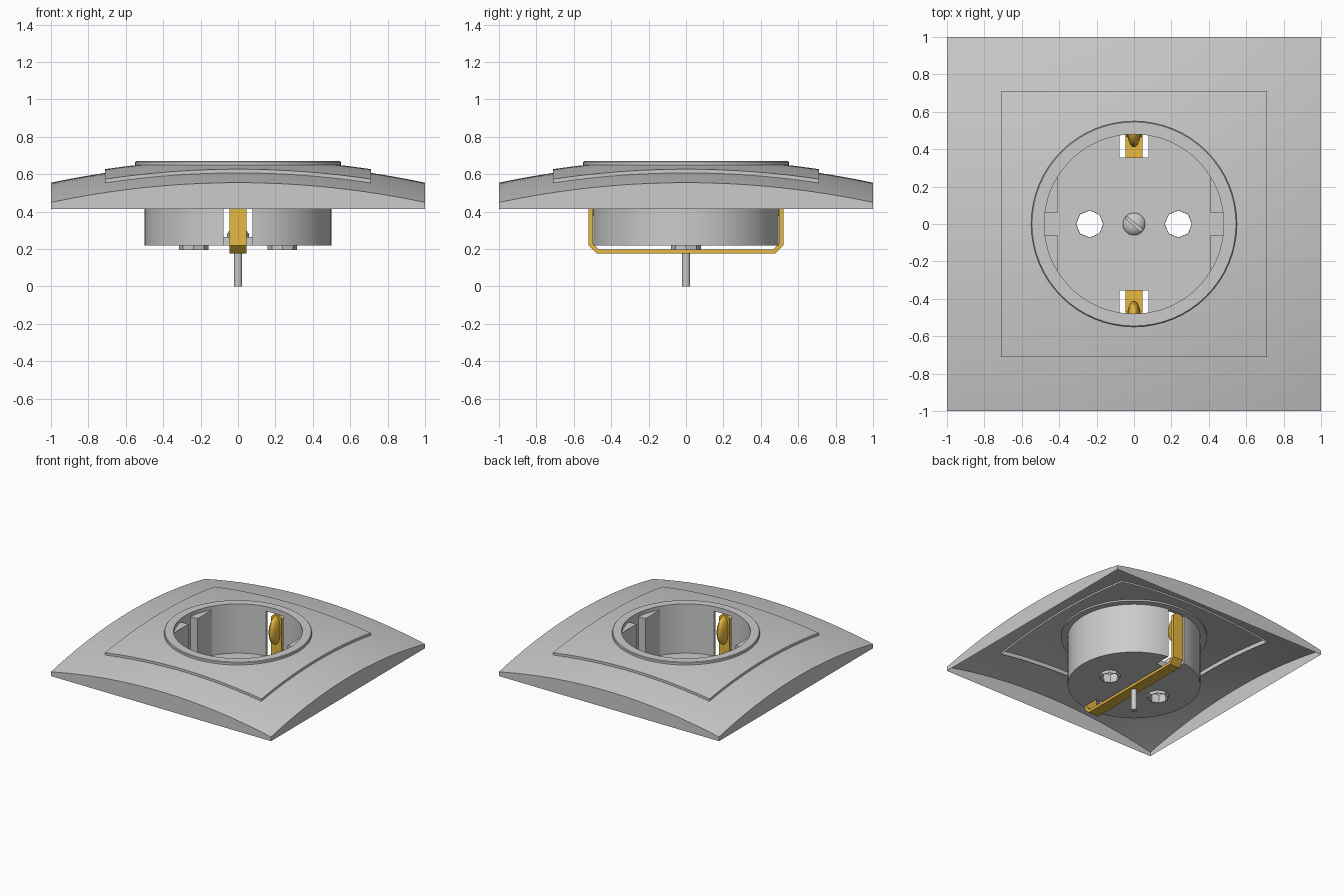
import bpy, bmesh, math

if "Cube" in bpy.data.objects:
    bpy.data.objects.remove(bpy.data.objects["Cube"])

def finish(name, bm, recalc=True, angle=30, mat=None):
    bmesh.ops.remove_doubles(bm, verts=bm.verts, dist=1e-5)
    if recalc:
        bmesh.ops.recalc_face_normals(bm, faces=bm.faces)
    me = bpy.data.meshes.new(name)
    bm.to_mesh(me)
    bm.free()
    ob = bpy.data.objects.new(name, me)
    bpy.context.collection.objects.link(ob)
    if mat:
        me.materials.append(mat)
    bpy.ops.object.select_all(action='DESELECT')
    bpy.context.view_layer.objects.active = ob
    ob.select_set(True)
    if angle:
        bpy.ops.object.shade_smooth_by_angle(angle=math.radians(angle))
    return ob

def skin(bm, rings, closed=False):
    """Quads between successive rings of points."""
    vs = [[bm.verts.new(p) for p in r] for r in rings]
    n = len(vs[0])
    for i in range(len(vs) if closed else len(vs) - 1):
        a, b = vs[i], vs[(i + 1) % len(vs)]
        for j in range(n):
            k = (j + 1) % n
            bm.faces.new((a[j], b[j], b[k], a[k]))

def lathe(name, profile, n=64, cx=0, closed=False, angle=30):
    bm = bmesh.new()
    ang = [2 * math.pi * j / n for j in range(n)]
    skin(bm, [[(cx + r * math.cos(a), r * math.sin(a), z) for a in ang]
              for r, z in profile], closed)
    return finish(name, bm, angle=angle)

def prism(bm, pts, lo, hi, axis='z'):
    put = (lambda p, h: (p[0], p[1], h)) if axis == 'z' else (lambda p, h: (h, p[0], p[1]))
    a = [bm.verts.new(put(p, lo)) for p in pts]
    b = [bm.verts.new(put(p, hi)) for p in pts]
    bm.faces.new(a)
    bm.faces.new(b)
    for i in range(len(pts)):
        k = (i + 1) % len(pts)
        bm.faces.new((a[i], a[k], b[k], b[i]))

def box(name, x0, x1, y0, y1, z0, z1):
    bm = bmesh.new()
    prism(bm, [(x0, y0), (x1, y0), (x1, y1), (x0, y1)], z0, z1)
    return finish(name, bm, angle=0)

def cut(ob, cutter):
    m = ob.modifiers.new('cut', 'BOOLEAN')
    m.operation, m.solver, m.object = 'DIFFERENCE', 'EXACT', cutter
    bpy.context.view_layer.objects.active = ob
    bpy.ops.object.modifier_move_to_index(modifier='cut', index=0)
    bpy.ops.object.modifier_apply(modifier='cut')
    bpy.data.objects.remove(cutter)

def square(r):
    return lambda a: r / max(abs(math.cos(a)), abs(math.sin(a)))

def domed_plate(name, outer, inner, top, skirt, steps=6, n=96):
    """Shallow dome between two outlines, with a skirt wall at the outside."""
    rings = []
    ang = [2 * math.pi * j / n for j in range(n)]
    for i in range(steps + 1):
        t = i / steps
        ring = []
        for a in ang:
            r = inner(a) * (1 - t) + outer(a) * t
            ring.append((r * math.cos(a), r * math.sin(a), top - 0.105 * r * r))
        rings.append(ring)
    rings.append([(x, y, skirt(z)) for x, y, z in rings[-1]])
    bm = bmesh.new()
    skin(bm, rings)
    return finish(name, bm, recalc=False)

# Outer frame and raised centre cover
domed_plate('outer_frame', square(1), square(0.71), 0.66, lambda z: 0.415)
domed_plate('centre_cover', square(0.71), lambda a: 0.53, 0.68, lambda z: z - 0.035)

# Socket cup with rim
FLOOR = 0.265
cup = lathe('socket_cup', [(0, 0.22), (0.5, 0.22), (0.5, 0.635), (0.55, 0.635), (0.55, 0.665),
                           (0.545, 0.67), (0.48, 0.67), (0.48, FLOOR), (0, FLOOR)])
for s in (-1, 1):
    y0, y1 = sorted((s * 0.355, s * 0.6))
    cut(cup, box('slot_cutter', -0.077, 0.077, y0, y1, 0.1, 0.63))
    cut(cup, lathe('pin_cutter', [(0, 0.1), (0.073, 0.1), (0.073, 0.4), (0, 0.4)],
                   8, s * 0.237, angle=0))
cut(cup, lathe('screw_cutter', [(0, 0.1), (0.03, 0.1), (0.03, 0.4), (0, 0.4)], 16, angle=0))

# Pin hole collars below the floor
for s, side in ((-1, 'left'), (1, 'right')):
    lathe(side + '_pin_collar', [(0.079, 0.195), (0.079, 0.222), (0.072, 0.222), (0.072, 0.195)],
          8, s * 0.237, closed=True)

# Guide ribs inside the cup
for sx, side in ((-1, 'left'), (1, 'right')):
    bm = bmesh.new()
    for sy in (-1, 1):
        a0, a1 = math.asin(0.06 / 0.485), math.acos(0.41 / 0.485)
        arc = [a0 + (a1 - a0) * i / 6 for i in range(7)]
        pts = [(0.41, 0.06)] + [(0.485 * math.cos(a), 0.485 * math.sin(a)) for a in arc]
        prism(bm, [(sx * x, sy * y) for x, y in pts], 0.26, 0.64)
    finish(side + '_guide_ribs', bm)

# Brass earth strap bent around the cup
brass = bpy.data.materials.new('brass')
brass.diffuse_color = (0.8, 0.48, 0.05, 1)
brass.use_nodes = True
brass.node_tree.nodes["Principled BSDF"].inputs["Base Color"].default_value = brass.diffuse_color
half = [(0.52, 0.61), (0.52, 0.22), (0.475, 0.175)]
inside = [(0.465, 0.197), (0.497, 0.229), (0.497, 0.61)]
mirror = lambda pts: [(-y, z) for y, z in reversed(pts)]
bm = bmesh.new()
prism(bm, half + mirror(half) + mirror(inside) + inside, -0.046, 0.046, 'x')
tips = [e for e in bm.edges if all(v.co.z > 0.6 for v in e.verts)
        and abs(e.verts[0].co.x - e.verts[1].co.x) < 1e-4]
bmesh.ops.bevel(bm, geom=tips, offset=0.022, segments=1, affect='EDGES')
strap = finish('earth_strap', bm, mat=brass)
cut(strap, lathe('strap_cutter', [(0, 0.1), (0.023, 0.1), (0.023, 0.23), (0, 0.23)], 16, angle=0))

# Rounded earth contacts bulging into the cup
for s, side in ((-1, 'front'), (1, 'back')):
    bm = bmesh.new()
    bmesh.ops.create_uvsphere(bm, u_segments=20, v_segments=14, radius=1)
    bmesh.ops.bisect_plane(bm, geom=bm.verts[:] + bm.edges[:] + bm.faces[:], plane_co=(0, 0, 0),
                           plane_no=(0, s, 0), clear_outer=True)
    for v in bm.verts:
        v.co = (v.co.x * 0.036, s * 0.5 + v.co.y * 0.09, 0.49 + v.co.z * 0.115)
    finish(side + '_earth_contact', bm, mat=brass)

# Centre screw with slotted domed head
screw = lathe('centre_screw', [(0, 0), (0.022, 0), (0.022, FLOOR), (0.06, FLOOR), (0.06, 0.28),
                               (0.048, 0.295), (0.028, 0.304), (0, 0.308)], 24)
slot = box('screw_slot_cutter', -0.1, 0.1, -0.008, 0.008, 0.285, 0.4)
slot.rotation_euler.z = math.radians(-40)
bpy.context.view_layer.update()
cut(screw, slot)
